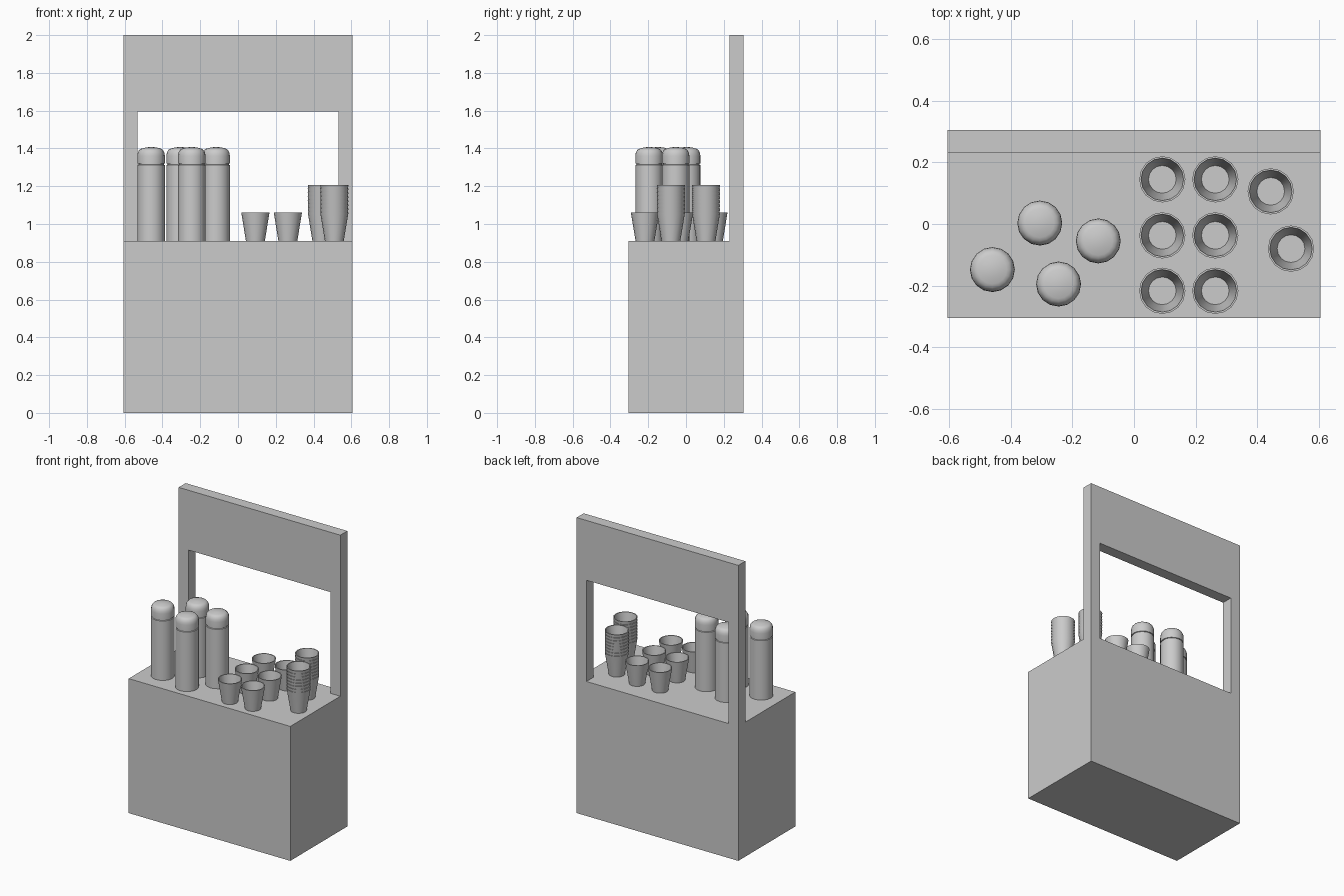
import bpy
import bmesh
import math
from mathutils import Vector

if "Cube" in bpy.data.objects:
    bpy.data.objects.remove(bpy.data.objects["Cube"], do_unlink=True)

COUNTER = 0.91
HALF_W = 0.605
HALF_D = 0.305
PANEL_FRONT = 0.23

grey = bpy.data.materials.new("plain grey")
grey.use_nodes = True
grey.diffuse_color = (0.6, 0.6, 0.6, 1)
grey.node_tree.nodes["Principled BSDF"].inputs["Base Color"].default_value = (0.6, 0.6, 0.6, 1)


def make_object(name, bm, smooth=False):
    bmesh.ops.recalc_face_normals(bm, faces=bm.faces)
    mesh = bpy.data.meshes.new(name)
    bm.to_mesh(mesh)
    bm.free()
    mesh.materials.append(grey)
    obj = bpy.data.objects.new(name, mesh)
    bpy.context.collection.objects.link(obj)
    if smooth:
        bpy.ops.object.select_all(action="DESELECT")
        obj.select_set(True)
        bpy.context.view_layer.objects.active = obj
        bpy.ops.object.shade_smooth_by_angle(angle=math.radians(35))
    return obj


def extrude_outline(name, points, offset):
    bm = bmesh.new()
    face = bm.faces.new([bm.verts.new(p) for p in points])
    new = bmesh.ops.extrude_face_region(bm, geom=[face])["geom"]
    verts = [v for v in new if isinstance(v, bmesh.types.BMVert)]
    bmesh.ops.translate(bm, verts=verts, vec=Vector(offset))
    return make_object(name, bm)


def lathe(name, profile, x, y, z=COUNTER, sides=16):
    """Spin a closed (radius, height) profile that starts and ends on the axis."""
    bm = bmesh.new()
    verts = [bm.verts.new((r, 0, h)) for r, h in profile]
    edges = [bm.edges.new(pair) for pair in zip(verts, verts[1:])]
    bmesh.ops.spin(bm, geom=verts + edges, axis=(0, 0, 1), cent=(0, 0, 0),
                   angle=math.tau, steps=sides)
    bmesh.ops.remove_doubles(bm, verts=bm.verts, dist=0.0002)
    obj = make_object(name, bm, smooth=True)
    obj.location = (x, y, z)
    return obj


# Counter box
extrude_outline("counter", [(-HALF_W, -HALF_D, 0), (HALF_W, -HALF_D, 0),
                            (HALF_W, HALF_D, 0), (-HALF_W, HALF_D, 0)], (0, 0, COUNTER))

# Back panel: two posts and a broad sign board around the opening
IN, HEAD = 0.532, 1.595
arch = [(-HALF_W, COUNTER), (-HALF_W, 2), (HALF_W, 2), (HALF_W, COUNTER),
        (IN, COUNTER), (IN, HEAD), (-IN, HEAD), (-IN, COUNTER)]
extrude_outline("back_panel", [(x, PANEL_FRONT, z) for x, z in arch],
                (0, HALF_D - PANEL_FRONT, 0))

# Flasks: straight body, thin groove, rounded cap
R = 0.073
flask = [(0, 0), (R, 0), (R, 0.402), (R - 0.005, 0.404), (R - 0.005, 0.409), (R, 0.411), (R, 0.45)]
for i in range(1, 5):
    a = i * math.pi / 8
    flask.append((R - 0.026 * (1 - math.cos(a)), 0.45 + 0.04 * math.sin(a)))
flask += [(0.025, 0.496), (0, 0.497)]
for i, (x, y) in enumerate([(-0.46, -0.148), (-0.306, 0.003), (-0.245, -0.195), (-0.116, -0.055)]):
    lathe(f"flask_{i + 1}", flask, x, y)

# Cups: tapered, thin walled and open at the top
cup = [(0, 0), (0.05, 0), (0.075, 0.152), (0.069, 0.152), (0.045, 0.006), (0, 0.006)]
spots = [(x, y) for y in (0.145, -0.037, -0.217) for x in (0.092, 0.264)]
for i, (x, y) in enumerate(spots):
    lathe(f"cup_{i + 1}", cup, x, y)

# Stacks of nested cups
for s, (x, y) in enumerate([(0.444, 0.106), (0.51, -0.08)]):
    for level in range(8):
        lathe(f"stack_{s + 1}_cup_{level + 1}", cup, x, y, COUNTER + level * 0.0208)
